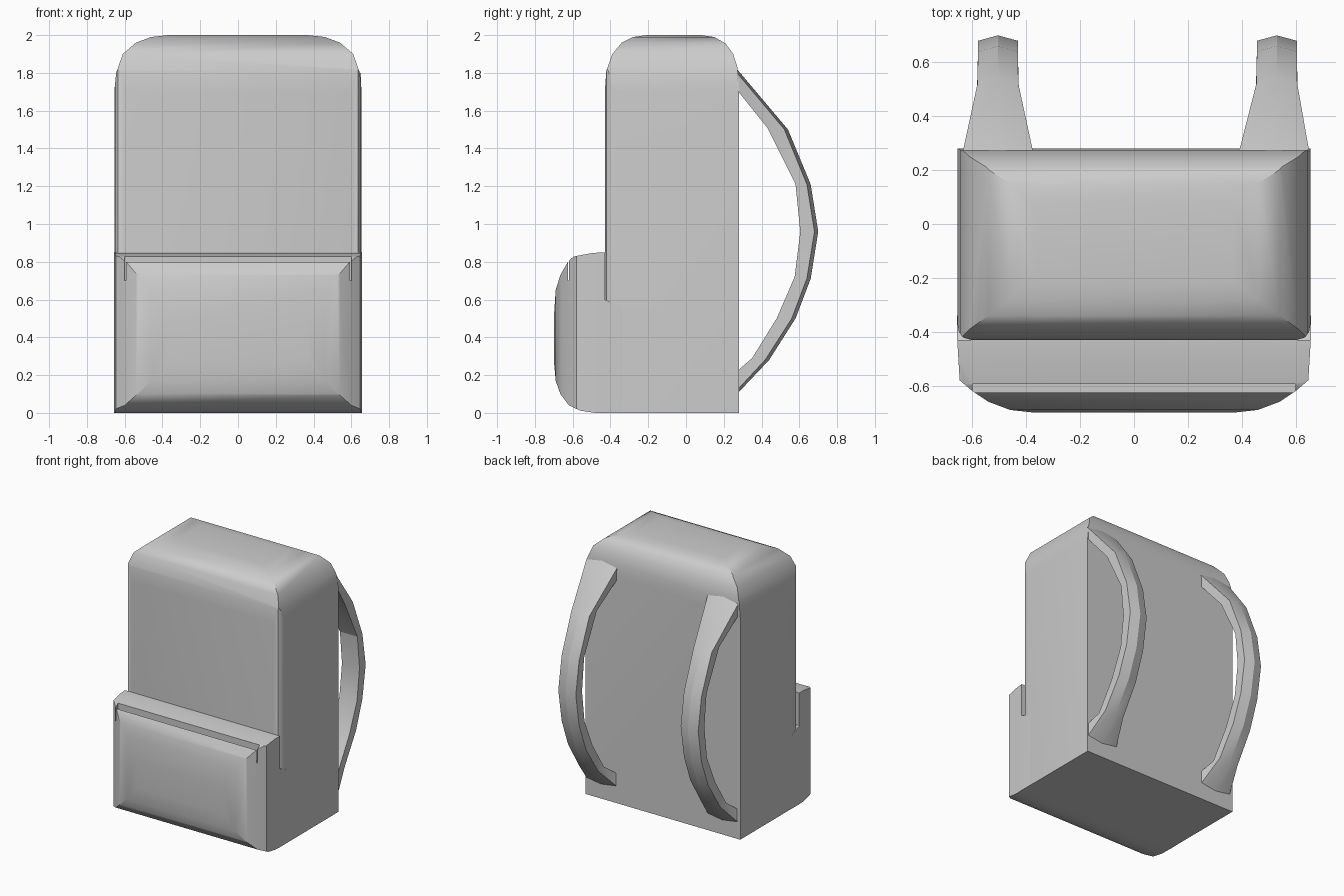
import bpy, bmesh
from mathutils import Vector

if "Cube" in bpy.data.objects:
    bpy.data.objects.remove(bpy.data.objects["Cube"])


def finish(name, bm):
    bmesh.ops.recalc_face_normals(bm, faces=bm.faces)
    mesh = bpy.data.meshes.new(name)
    bm.to_mesh(mesh)
    bm.free()
    obj = bpy.data.objects.new(name, mesh)
    bpy.context.collection.objects.link(obj)
    return obj


def prism(name, points, axis, lo, hi):
    """Extrude a 2D outline along the given axis (0 x, 1 y, 2 z)."""
    bm = bmesh.new()
    verts = []
    for p in points:
        co = list(p)
        co.insert(axis, lo)
        verts.append(bm.verts.new(co))
    face = bm.faces.new(verts)
    ext = bmesh.ops.extrude_face_region(bm, geom=[face])
    step = Vector((0, 0, 0))
    step[axis] = hi - lo
    moved = [g for g in ext["geom"] if isinstance(g, bmesh.types.BMVert)]
    bmesh.ops.translate(bm, verts=moved, vec=step)
    return finish(name, bm)


def activate(obj):
    bpy.ops.object.select_all(action='DESELECT')
    obj.select_set(True)
    bpy.context.view_layer.objects.active = obj


def combine(obj, cutter, operation):
    mod = obj.modifiers.new("shape", 'BOOLEAN')
    mod.operation, mod.object, mod.solver = operation, cutter, 'EXACT'
    activate(obj)
    bpy.ops.object.modifier_apply(modifier=mod.name)
    bpy.data.objects.remove(cutter, do_unlink=True)


def smooth(obj, angle):
    activate(obj)
    bpy.ops.object.shade_smooth_by_angle(angle=angle)


def symmetric(half):
    """Complete a right-half outline across x = 0."""
    return half + [(-x, v) for x, v in reversed(half)]


# Main bag: side outline intersected with front and plan outlines
bag = prism("main_bag", [
    (-.43, 0), (-.43, 1.7), (-.422, 1.81), (-.39, 1.9), (-.34, 1.96),
    (-.28, 1.99), (-.21, 2), (.08, 2), (.15, 1.99), (.21, 1.955),
    (.25, 1.9), (.272, 1.83), (.28, 1.74), (.28, 0)], 0, -1, 1)
front = symmetric([(.655, -.1), (.655, 1.7), (.645, 1.8), (.61, 1.9),
                   (.54, 1.96), (.46, 1.99), (.36, 2.001)])
combine(bag, prism("front_cutter", front, 1, -1, 1), 'INTERSECT')
plan = symmetric([(.655, .4), (.655, -.37), (.65, -.4), (.635, -.421),
                  (.6, -.431)])
combine(bag, prism("plan_cutter", plan, 2, -.5, 3), 'INTERSECT')
smooth(bag, 0.6)

# Front pocket, full width, with rounded front
pocket = prism("front_pocket", [
    (-.34, 0), (-.34, .56), (-.43, .6), (-.43, .85), (-.49, .847),
    (-.595, .828), (-.625, .80), (-.665, .73), (-.69, .65), (-.70, .5),
    (-.70, .28), (-.69, .17), (-.665, .1), (-.62, .04), (-.56, .012),
    (-.48, 0)], 0, -1, 1)
plan = symmetric([(.656, -.2), (.656, -.43), (.647, -.58), (.6, -.62),
                  (.54, -.66), (.46, -.69), (.36, -.701)])
combine(pocket, prism("pocket_plan_cutter", plan, 2, -1, 2), 'INTERSECT')

# Pocket opening between the flap and the pouch
slot = prism("opening_cutter", [(-.593, .70), (-.593, .9), (-.625, .9),
                                (-.625, .70)], 0, -.6, .6)
combine(pocket, slot, 'DIFFERENCE')
smooth(pocket, 0.6)

# Strap stations: outer (y, z), inner (y, z), half width
stations = [
    ((.27, 1.82), (.27, 1.71), .13),
    ((.54, 1.50), (.43, 1.51), .076),
    ((.66, 1.21), (.58, 1.21), .074),
    ((.70, .96), (.605, .96), .074),
    ((.66, .71), (.575, .72), .074),
    ((.58, .50), (.48, .50), .076),
    ((.44, .28), (.35, .29), .08),
    ((.27, .10), (.27, .22), .13),
]


def strap(name, sign, centre):
    bm = bmesh.new()
    rings = []
    for outer, inner, hw in stations:
        o, i = Vector(outer), Vector(inner)
        edge = o + (i - o).normalized() * .02
        x = sign * (min(centre, .65 - hw) if hw > .1 else centre)
        section = [(-hw, i), (-hw, edge), (0, o), (hw, edge), (hw, i)]
        rings.append([bm.verts.new((x + dx, p.x, p.y)) for dx, p in section])
    for a, b in zip(rings, rings[1:]):
        for k in range(5):
            n = (k + 1) % 5
            bm.faces.new((a[k], a[n], b[n], b[k]))
    bm.faces.new(rings[0])
    bm.faces.new(rings[-1])
    smooth(finish(name, bm), 0.35)


# Shoulder straps
strap("right_shoulder_strap", 1, .53)
strap("left_shoulder_strap", -1, .505)
